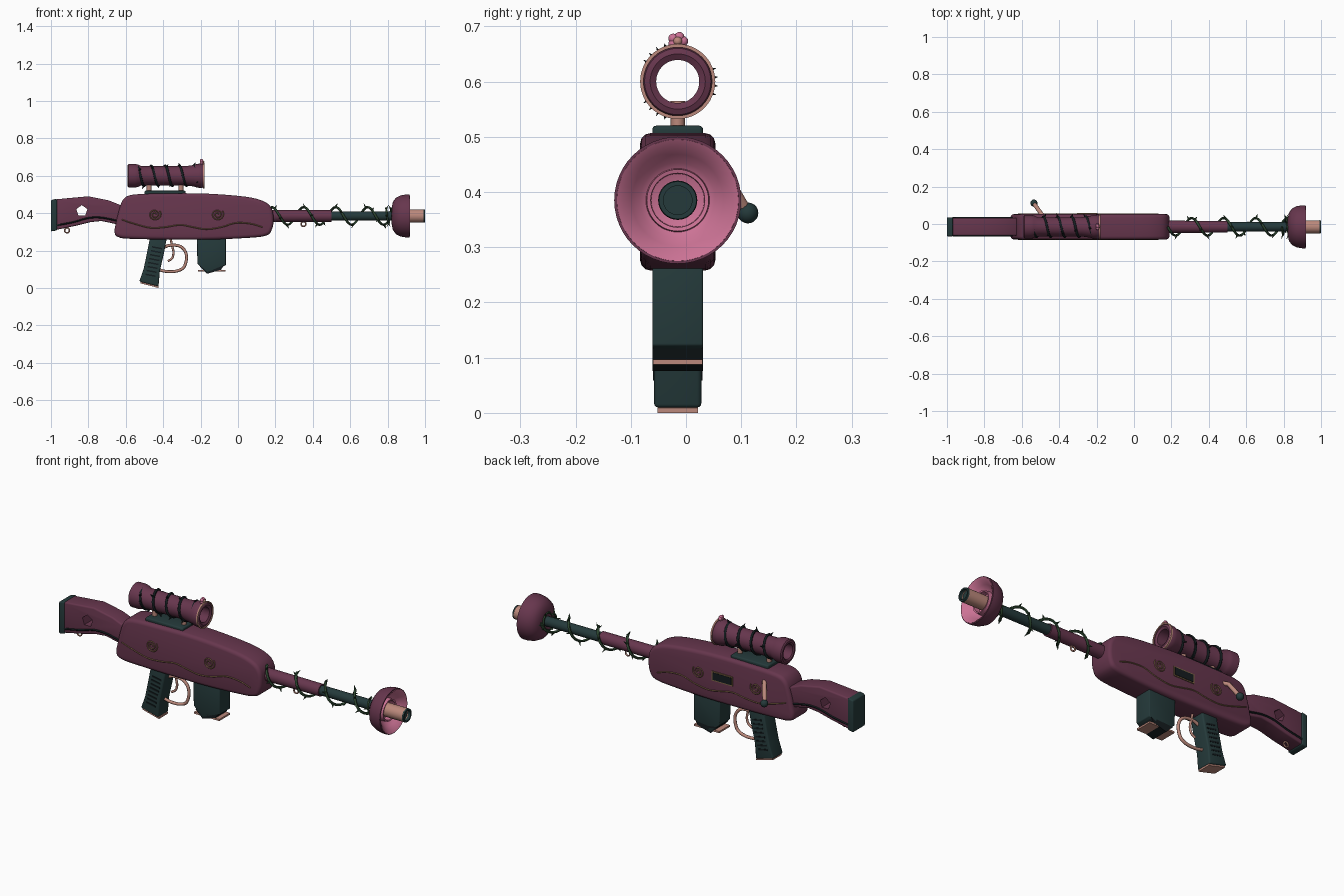
import bpy, bmesh, math
from mathutils import Vector, Matrix

if "Cube" in bpy.data.objects:
    bpy.data.objects.remove(bpy.data.objects["Cube"])

YC = -0.015          # centre plane of the whole assembly
AXIS = 0.385         # barrel height


def mat(name, r, g, b):
    m = bpy.data.materials.new(name)
    m.diffuse_color = (r, g, b, 1)
    m.use_nodes = True
    m.node_tree.nodes["Principled BSDF"].inputs["Base Color"].default_value = m.diffuse_color
    return m


PLUM = mat("plum", 0.135, 0.037, 0.075)
TEAL = mat("dark_teal", 0.018, 0.042, 0.043)
BLACK = mat("near_black", 0.007, 0.012, 0.014)
SALMON = mat("salmon", 0.50, 0.25, 0.20)
PINK = mat("pink", 0.60, 0.17, 0.30)
GREEN = mat("vine_green", 0.025, 0.06, 0.028)
GOLD = mat("old_gold", 0.21, 0.13, 0.06)


def finish(obj, material, angle=35):
    """Apply modifiers, convert to mesh, colour and shade."""
    bpy.context.view_layer.update()
    dg = bpy.context.evaluated_depsgraph_get()
    me = bpy.data.meshes.new_from_object(obj.evaluated_get(dg))
    name, mw = obj.name, obj.matrix_world.copy()
    bpy.data.objects.remove(obj)
    new = bpy.data.objects.new(name, me)
    new.matrix_world = mw
    bpy.context.collection.objects.link(new)
    me.materials.clear()
    me.materials.append(material)
    me.polygons.foreach_set("use_smooth", [True] * len(me.polygons))
    me.set_sharp_from_angle(angle=math.radians(angle))
    return new


def from_bm(name, bm):
    bmesh.ops.recalc_face_normals(bm, faces=bm.faces)
    me = bpy.data.meshes.new(name)
    bm.to_mesh(me)
    bm.free()
    o = bpy.data.objects.new(name, me)
    bpy.context.collection.objects.link(o)
    return o


def prism(name, pts, half, material, bevel=0.0, y=YC, cutter=None):
    """Side outline (x, z) extruded across y."""
    bm = bmesh.new()
    f = bm.faces.new([bm.verts.new((x, y - half, z)) for x, z in pts])
    r = bmesh.ops.extrude_face_region(bm, geom=[f])
    bmesh.ops.translate(bm, vec=(0, 2 * half, 0),
                        verts=[v for v in r["geom"] if isinstance(v, bmesh.types.BMVert)])
    o = from_bm(name, bm)
    if bevel:
        m = o.modifiers.new("bevel", "BEVEL")
        m.width, m.segments, m.limit_method = bevel, 3, "ANGLE"
        m.angle_limit = math.radians(40)
    if cutter:
        m = o.modifiers.new("cut", "BOOLEAN")
        m.object, m.operation, m.solver = cutter, "DIFFERENCE", "EXACT"
    return finish(o, material)


def box(name, x0, x1, z0, z1, half, material, bevel=0.0, y=YC):
    return prism(name, [(x0, z0), (x1, z0), (x1, z1), (x0, z1)], half, material, bevel, y)


def lathe(name, prof, material, z=AXIS, n=48, closed=True):
    """Revolve (x, radius) profile around the x axis."""
    bm = bmesh.new()
    rings = [[bm.verts.new((x, YC + r * math.cos(2 * math.pi * i / n),
                            z + r * math.sin(2 * math.pi * i / n))) for i in range(n)] for x, r in prof]
    pairs = list(zip(rings, rings[1:])) + ([(rings[-1], rings[0])] if closed else [])
    for a, b in pairs:
        for i in range(n):
            bm.faces.new((a[i], a[(i + 1) % n], b[(i + 1) % n], b[i]))
    if not closed:
        bm.faces.new(rings[0])
        bm.faces.new(rings[-1])
    return finish(from_bm(name, bm), material)


def tube(name, pts, rad, material, cyclic=False, res=2):
    cu = bpy.data.curves.new(name, "CURVE")
    cu.dimensions, cu.bevel_depth, cu.bevel_resolution, cu.use_fill_caps = "3D", rad, res, True
    s = cu.splines.new("POLY")
    s.points.add(len(pts) - 1)
    for p, q in zip(s.points, pts):
        p.co = (*q, 1)
    s.use_cyclic_u = cyclic
    o = bpy.data.objects.new(name, cu)
    bpy.context.collection.objects.link(o)
    return finish(o, material, 60)


def smooth(pts, n=6, cyclic=False):
    """Catmull-Rom resampling."""
    P = [Vector(p) for p in pts]
    k, out = len(P), []
    g = (lambda i: P[i % k]) if cyclic else (lambda i: P[max(0, min(k - 1, i))])
    for i in range(k if cyclic else k - 1):
        a, b, c, d = g(i - 1), g(i), g(i + 1), g(i + 2)
        for j in range(n):
            t = j / n
            out.append(0.5 * (2 * b + (c - a) * t + (2 * a - 5 * b + 4 * c - d) * t * t
                              + (3 * b - a - 3 * c + d) * t ** 3))
    return out if cyclic else out + [P[-1]]


def ball(name, loc, r, material):
    bm = bmesh.new()
    bmesh.ops.create_uvsphere(bm, u_segments=16, v_segments=10, radius=r)
    bmesh.ops.translate(bm, vec=loc, verts=bm.verts)
    return finish(from_bm(name, bm), material)


def vine(name, x0, x1, z, r, turns, rad, material, thorns, length):
    """Helix with thorns pointing outward."""
    def at(t, rr):
        a = 2 * math.pi * turns * t
        return Vector((x0 + (x1 - x0) * t, YC - rr * math.sin(a), z + rr * math.cos(a)))
    n = int(turns * 24)
    tube(name, [at(i / n, r) for i in range(n + 1)], rad, material, res=1)
    bm = bmesh.new()
    for i in range(thorns):
        t = (i + 0.5) / thorns
        lean = Vector(((-1) ** i * 0.5, 0, 0))
        d = ((at(t, r + 1) - at(t, r)) + lean).normalized()
        mx = Matrix.Translation(at(t, r) + d * length / 2) @ d.to_track_quat("Z", "Y").to_matrix().to_4x4()
        bmesh.ops.create_cone(bm, cap_ends=True, segments=6, radius1=rad * 1.1, radius2=0,
                              depth=length, matrix=mx)
    finish(from_bm(name + "_thorns", bm), material)


# receiver body
body = [(-.66, .30), (-.652, .35), (-.635, .42), (-.612, .475), (-.56, .499), (-.40, .505), (-.18, .505),
        (.04, .488), (.14, .462), (.18, .425), (.19, .37), (.182, .315), (.15, .28), (.04, .267),
        (-.2, .258), (-.55, .262), (-.64, .272)]
prism("receiver_body", [tuple(p) for p in smooth(body, 4, True)], 0.068, PLUM, 0.018)

# stock with pentagonal hole
cut = prism("stock_hole_cutter", [(-.835 + .031 * math.sin(a), .412 + .031 * math.cos(a))
            for a in [2 * math.pi * i / 5 for i in range(5)]], 0.2, PLUM)
cut.hide_render = True
prism("stock", [(-.975, .31), (-.87, .332), (-.79, .352), (-.73, .358), (-.62, .335), (-.62, .44), (-.69, .468),
                (-.80, .490), (-.975, .474)], 0.047, PLUM, 0.008, cutter=cut)
bpy.data.objects.remove(cut)
prism("butt_plate", [(-1, .302), (-.968, .308), (-.968, .477), (-1, .470)], 0.051, TEAL, 0.006)

# painted trim on both sides
for s, tag in ((-1, "front"), (1, "back")):
    y = YC + s * 0.068
    wave = [(-.62, y, .365), (-.56, y, .345), (-.47, y, .322), (-.39, y, .325), (-.31, y, .337), (-.24, y, .325),
            (-.17, y, .314), (-.09, y, .325), (-.01, y, .348), (.07, y, .343), (.13, y, .325)]
    tube("wave_trim_" + tag, smooth(wave, 5), 0.003, GOLD, res=0)
    for cx in (-.445, -.11):
        spiral = [(cx + (.006 + .028 * i / 40) * math.cos(i * .33), y,
                   .393 + (.006 + .026 * i / 40) * math.sin(i * .33)) for i in range(41)]
        tube("spiral_trim_" + tag, spiral, 0.0028, GOLD, res=0)
    ys = YC + s * 0.047
    strip = [(-.97, ys, .335), (-.88, ys, .352), (-.80, ys, .374), (-.73, ys, .376), (-.65, ys, .36)]
    tube("stock_vine_" + tag, smooth(strip, 5), 0.005, BLACK, res=1)

# name plate on the back side, with a plain gold frame
box("side_plate_frame", -.31, -.19, .37, .42, 0.003, GOLD, y=YC + .069)
box("side_plate", -.304, -.196, .376, .414, 0.004, BLACK, y=YC + .070)

# bolt handle
tube("bolt_stem", [(-.49, .045, .445), (-.505, .068, .435), (-.533, .106, .37)], 0.011, SALMON)
ball("bolt_knob", (-.535, .112, .362), 0.019, TEAL)

# pistol grip with ridges
prism("grip", [(-.47, .27), (-.38, .27), (-.395, .19), (-.418, .09), (-.425, .008), (-.528, .034),
               (-.505, .10), (-.49, .17)], 0.043, TEAL, 0.008)
prism("grip_cap", [(-.425, 0), (-.425, .009), (-.52, .033), (-.522, .025)], 0.037, SALMON)
for i in range(8):
    z = .065 + .021 * i
    x = -.468 + .24 * (z - .065)
    for s in (-1, 1):
        prism("grip_ridge", [(x - .027, z + .004), (x + .027, z - .006), (x + .027, z + .002),
                             (x - .027, z + .012)], 0.002, BLACK, y=YC + s * .043)

# magazine
prism("magazine", [(-.22, .27), (-.065, .27), (-.065, .122), (-.165, .08), (-.217, .13)], 0.046, TEAL, 0.004)
box("magazine_plate", -.215, -.067, .088, .097, 0.045, SALMON)
prism("magazine_foot", [(-.205, .115), (-.075, .122), (-.09, .098), (-.165, .076)], 0.046, BLACK)

# trigger and guard
guard = [(-.40, .215), (-.365, .228), (-.315, .225), (-.285, .20), (-.275, .16), (-.29, .11), (-.33, .09),
         (-.38, .088), (-.415, .095)]
tube("trigger_guard", smooth([(x, YC, z) for x, z in guard], 5), 0.008, SALMON)
trig = [(-.36, .262), (-.352, .225), (-.345, .19), (-.352, .16), (-.375, .143)]
tube("trigger", smooth([(x, YC, z) for x, z in trig], 5), 0.006, SALMON)

# scope on its rail
box("scope_rail", -.50, -.28, .495, .520, 0.046, TEAL, 0.007)
for x in (-.475, -.305):
    lathe_pts = [(x, YC, .51), (x, YC, .565)]
    tube("scope_post", lathe_pts, 0.013, SALMON)
lathe("scope_tube", [(-.59, .056), (-.585, .063), (-.55, .063), (-.535, .060), (-.515, .051), (-.28, .051),
                     (-.235, .058), (-.215, .064), (-.19, .065), (-.182, .060), (-.178, .050), (-.184, .039),
                     (-.585, .039), (-.59, .046)], PLUM, z=.60)
lathe("scope_rim", [(-.187, .062), (-.187, .068), (-.179, .068), (-.179, .062)], SALMON, z=.60)
vine("scope_vine", -.54, -.20, .60, .054, 4.5, .0065, BLACK, 14, .022)
for i in range(5):
    a = 2 * math.pi * i / 5
    ball("blossom_petal", (-.195, YC + .010 * math.cos(a), .673 + .008 * math.sin(a)), .009, PINK)
ball("blossom_centre", (-.188, YC, .673), .008, SALMON)

# barrel
lathe("barrel_sleeve", [(.17, .033), (.50, .031)], PLUM, closed=False, n=32)
lathe("barrel", [(.48, .025), (.87, .025)], TEAL, closed=False, n=32)
vine("barrel_vine", .18, .83, AXIS, .047, 3.8, .0065, GREEN, 20, .026)
vine("collar_vine", .79, .835, AXIS, .042, 1.5, .005, GREEN, 9, .03)

# bell-shaped muzzle
lathe("bell", [(.822, .02), (.822, .045), (.828, .075), (.845, .098), (.87, .110), (.90, .115), (.918, .115),
               (.918, .110), (.87, .08), (.835, .02)], PLUM)
lathe("bell_lining", [(.920, .110), (.912, .098), (.895, .083), (.878, .068), (.866, .05), (.862, .02),
                      (.845, .02), (.86, .075), (.89, .096), (.915, .1105)], PINK)
lathe("bell_inner_ring", [(.865, .048), (.895, .049), (.897, .056), (.865, .058)], PINK)
lathe("muzzle_tube", [(.85, .035), (.995, .035), (.995, .027), (.85, .027)], SALMON, n=32)
lathe("muzzle_ring", [(.992, .0355), (1, .034), (1, .026), (.985, .026)], TEAL, n=32)
lathe("muzzle_core", [(.86, .027), (.98, .027)], TEAL, closed=False, n=32)

# sling rings
for x, z in ((-.914, .308), (.35, .342)):
    tube("sling_ring", [(x + .013 * math.cos(i * math.pi / 8), YC, z + .013 * math.sin(i * math.pi / 8))
                        for i in range(16)], 0.004, SALMON, cyclic=True)
